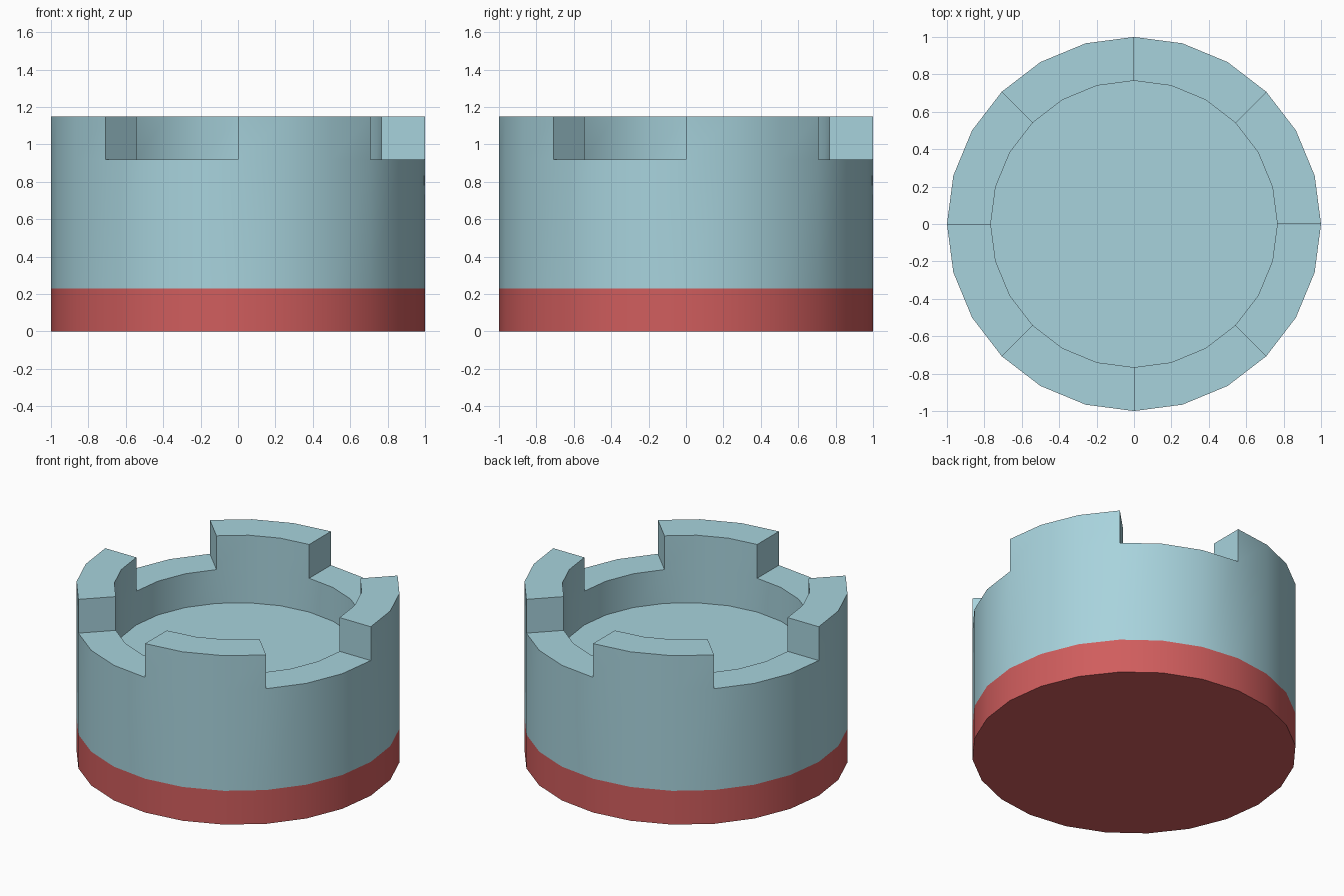
import bpy
import bmesh
import math

SIDES = 24
STEP = 3                  # sides per battlement and per gap
OUTER, INNER = 1.0, 0.766
BASE_Z, FLOOR_Z, GAP_Z, TOP_Z = 0.23, 0.69, 0.92, 1.15

cube = bpy.data.objects.get("Cube")
if cube:
    bpy.data.objects.remove(cube, do_unlink=True)


def material(name, rgb):
    mat = bpy.data.materials.new(name)
    mat.use_nodes = True
    mat.diffuse_color = (*rgb, 1)
    mat.node_tree.nodes["Principled BSDF"].inputs["Base Color"].default_value = (*rgb, 1)
    return mat


def ring(bm, radius, z):
    angles = [math.tau * i / SIDES for i in range(SIDES)]
    return [bm.verts.new((radius * math.cos(a), radius * math.sin(a), z)) for a in angles]


def bridge(bm, lower, upper, sectors=range(SIDES)):
    for i in sectors:
        j = (i + 1) % SIDES
        bm.faces.new((lower[i], lower[j], upper[j], upper[i]))


def finish(bm, name, mat):
    mesh = bpy.data.meshes.new(name)
    bm.to_mesh(mesh)
    bm.free()
    mesh.materials.append(mat)
    obj = bpy.data.objects.new(name, mesh)
    bpy.context.collection.objects.link(obj)
    bpy.ops.object.select_all(action='DESELECT')
    obj.select_set(True)
    bpy.context.view_layer.objects.active = obj
    bpy.ops.object.shade_smooth_by_angle(angle=math.radians(30))


pale_blue = material("pale_blue", (0.39, 0.65, 0.72))
soft_red = material("soft_red", (0.63, 0.11, 0.11))

# Base band, closed underneath
bm = bmesh.new()
bottom = ring(bm, OUTER, 0)
bridge(bm, bottom, ring(bm, OUTER, BASE_Z))
bm.faces.new(bottom[::-1])
finish(bm, "base_band", soft_red)

# Tower wall with sunken floor
bm = bmesh.new()
out_low, out_gap, out_top = [ring(bm, OUTER, z) for z in (BASE_Z, GAP_Z, TOP_Z)]
in_floor, in_gap, in_top = [ring(bm, INNER, z) for z in (FLOOR_Z, GAP_Z, TOP_Z)]
raised = [i for i in range(SIDES) if (i // STEP) % 2 == 0]
gaps = [i for i in range(SIDES) if i not in raised]
bridge(bm, out_low, out_gap)
bridge(bm, in_gap, in_floor)
bm.faces.new(in_floor)
bridge(bm, out_gap, in_gap, gaps)

# Battlements: outer side, top, inner side and flat ends
bridge(bm, out_gap, out_top, raised)
bridge(bm, out_top, in_top, raised)
bridge(bm, in_top, in_gap, raised)
for i in range(0, SIDES, STEP):
    end = [in_gap[i], out_gap[i], out_top[i], in_top[i]]
    bm.faces.new(end if i in raised else end[::-1])
loose = [v for v in bm.verts if not v.link_faces]
bmesh.ops.delete(bm, geom=loose, context='VERTS')
finish(bm, "battlement_tower", pale_blue)
